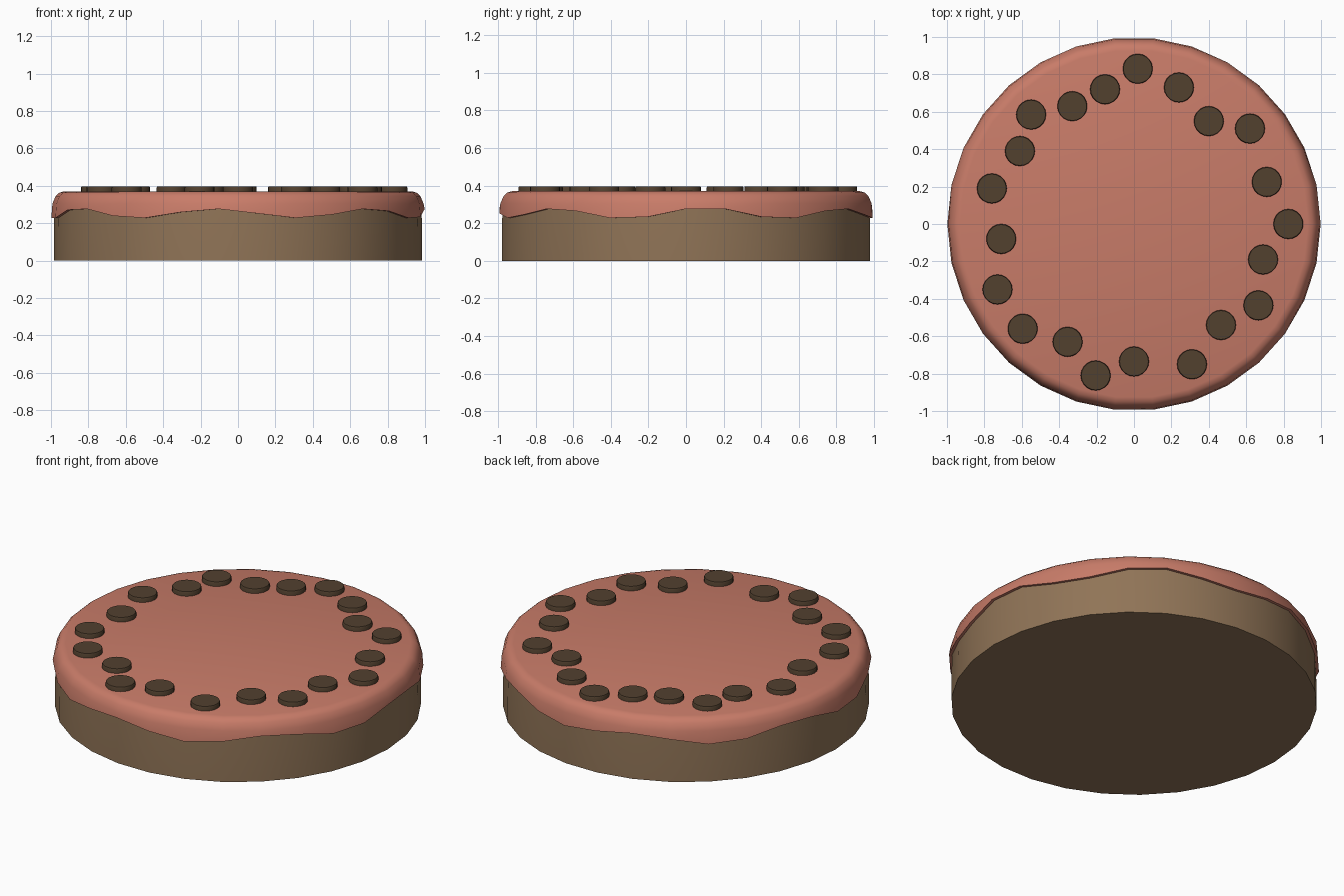
import bpy, bmesh, math
from math import sin, cos, radians, pi

if "Cube" in bpy.data.objects:
    bpy.data.objects.remove(bpy.data.objects["Cube"])

N = 30  # sides of the round body


def material(name, rgb):
    m = bpy.data.materials.new(name)
    m.diffuse_color = (*rgb, 1)
    m.use_nodes = True
    m.node_tree.nodes["Principled BSDF"].inputs["Base Color"].default_value = m.diffuse_color
    return m


def lathe(name, rings, sides, mat, centre=(0, 0), smooth=35):
    """Stack rings of (radius, z or z(angle)) and close both ends."""
    bm = bmesh.new()
    loops = []
    for r, z in rings:
        loop = []
        for i in range(sides):
            a = 2 * pi * i / sides
            h = z(a) if callable(z) else z
            loop.append(bm.verts.new((r * cos(a), r * sin(a), h)))
        loops.append(loop)
    for lo, hi in zip(loops, loops[1:]):
        for i in range(sides):
            j = (i + 1) % sides
            bm.faces.new((lo[i], lo[j], hi[j], hi[i]))
    bm.faces.new(loops[0][::-1])
    bm.faces.new(loops[-1])
    me = bpy.data.meshes.new(name)
    bm.to_mesh(me)
    bm.free()
    ob = bpy.data.objects.new(name, me)
    ob.location = (*centre, 0)
    me.materials.append(mat)
    bpy.context.collection.objects.link(ob)
    bpy.ops.object.select_all(action='DESELECT')
    ob.select_set(True)
    bpy.context.view_layer.objects.active = ob
    bpy.ops.object.shade_smooth_by_angle(angle=radians(smooth))
    return ob


biscuit = material("biscuit", (0.28, 0.175, 0.095))
icing = material("icing", (0.58, 0.20, 0.14))
chocolate = material("chocolate", (0.085, 0.052, 0.028))


# wavy lower edge of the icing: seven drips around the rim
def drip(a):
    w = max(-1, min(1, 1.35 * cos(7 * (a - radians(6)))))
    return 0.252 + 0.024 * w


# biscuit base
lathe("biscuit_base", [(0.985, 0), (0.985, 0.15), (0.98, 0.30)], N, biscuit)

# icing cap with rounded rim
lathe("icing_cap", [(0.972, drip), (0.998, drip), (0.992, 0.305), (0.975, 0.345),
                    (0.955, 0.363), (0.93, 0.37)], N, icing, smooth=40)

# chocolate drops scattered in a ring
drops = [(0.02, 0.83), (0.24, 0.73), (0.40, 0.55), (0.62, 0.51), (0.71, 0.225),
         (0.825, 0.0), (0.69, -0.19), (0.665, -0.435), (0.465, -0.54),
         (0.31, -0.75), (0.0, -0.735), (-0.205, -0.81), (-0.355, -0.63),
         (-0.595, -0.56), (-0.73, -0.35), (-0.71, -0.08), (-0.76, 0.19),
         (-0.61, 0.39), (-0.55, 0.585), (-0.33, 0.63), (-0.155, 0.72)]
for i, c in enumerate(drops):
    lathe(f"chocolate_drop_{i + 1}", [(0.08, 0.355), (0.08, 0.39), (0.077, 0.396)],
          20, chocolate, c)
